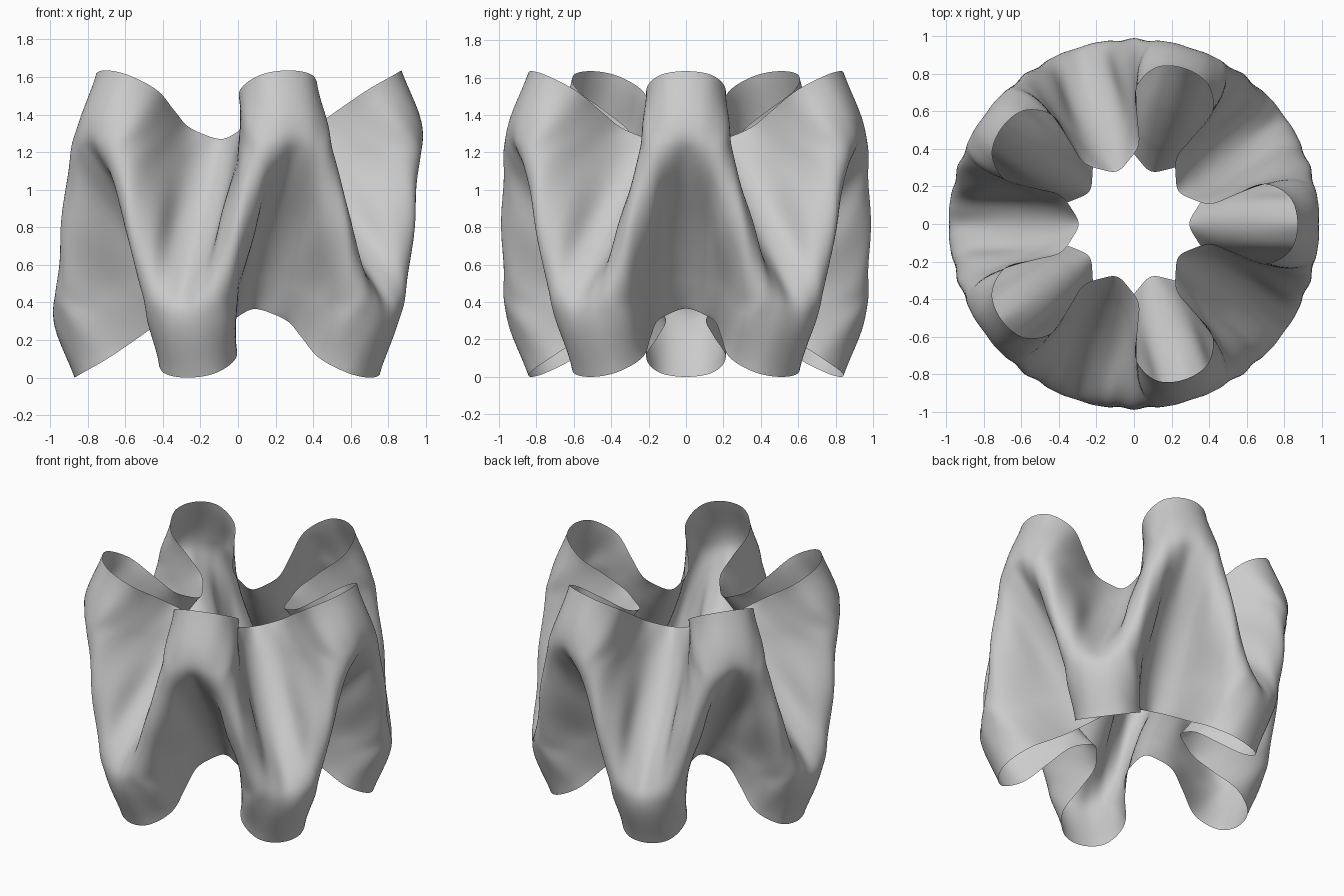
import bpy, bmesh, math
from mathutils import Vector

if "Cube" in bpy.data.objects:
    bpy.data.objects.remove(bpy.data.objects["Cube"])

H = 1.635
LOBES = 5
# Half-lobe cross-sections from top rim to mid height: (radius, angle, z)
SECTIONS = [
    [(.87, 0, 1.635), (.84, 10, 1.61), (.72, 17.2, 1.53), (.555, 16, 1.425),
     (.425, 14.6, 1.34), (.335, 23.5, 1.29), (.295, 36, 1.27)],
    [(.985, 0, 1.33), (.975, 7, 1.335), (.90, 15, 1.33), (.74, 17.5, 1.28),
     (.57, 18, 1.22), (.44, 22.5, 1.17), (.38, 36, 1.155)],
    [(.91, 0, 1.15), (.96, 5, 1.16), (.99, 11, 1.16), (.92, 17, 1.14),
     (.72, 19.5, 1.10), (.53, 23, 1.06), (.46, 36, 1.04)],
    [(.63, 0, .8175), (.71, 10, .8175), (.89, 11.5, .8175), (1.0, 18, .8175),
     (.89, 24.5, .8175), (.71, 26, .8175), (.63, 36, .8175)],
]
# Lower half is the upper half turned over about a horizontal axis
lower = [[(r, 36 - a, H - z) for r, a, z in reversed(row)] for row in SECTIONS[:3]]
rows = SECTIONS + lower[::-1]


def ring(row):
    """Repeat a half-lobe by mirroring and rotation into a closed ring."""
    pts = []
    for k in range(12 * LOBES):
        m = k % 12
        r, a, z = row[m if m <= 6 else 12 - m]
        a = math.radians((a if m <= 6 else 72 - a) + 72 * (k // 12))
        pts.append(Vector((r * math.cos(a), r * math.sin(a), z)))
    return pts


def spline(a, b, c, d, t):
    return 0.5 * (2 * b + (c - a) * t + (2 * a - 5 * b + 4 * c - d) * t * t
                  + (3 * b - a - 3 * c + d) * t ** 3)


def refine_ring(p, n):
    c = len(p)
    return [spline(p[i - 1], p[i], p[(i + 1) % c], p[(i + 2) % c], j / n)
            for i in range(c) for j in range(n)]


def refine_column(p, n):
    q = [2 * p[0] - p[1]] + p + [2 * p[-1] - p[-2]]
    out = [spline(*q[i:i + 4], j / n) for i in range(len(p) - 1) for j in range(n)]
    return out + [p[-1]]


# Pleated open band
rings = [refine_ring(ring(r), 8) for r in rows]
columns = [refine_column(list(c), 10) for c in zip(*rings)]
bm = bmesh.new()
grid = [[bm.verts.new(p) for p in col] for col in columns]
for i, col in enumerate(grid):
    nxt = grid[(i + 1) % len(grid)]
    for j in range(len(col) - 1):
        bm.faces.new((col[j], col[j + 1], nxt[j + 1], nxt[j]))
# Relax the interior slightly, keeping the rims
inner = [v for v in bm.verts if not v.is_boundary]
for _ in range(12):
    bmesh.ops.smooth_vert(bm, verts=inner, factor=0.5, use_axis_x=True,
                          use_axis_y=True, use_axis_z=True)
for f in bm.faces:
    f.smooth = True
mesh = bpy.data.meshes.new("pleated_band")
bm.to_mesh(mesh)
bm.free()
bpy.context.collection.objects.link(bpy.data.objects.new("pleated_band", mesh))
